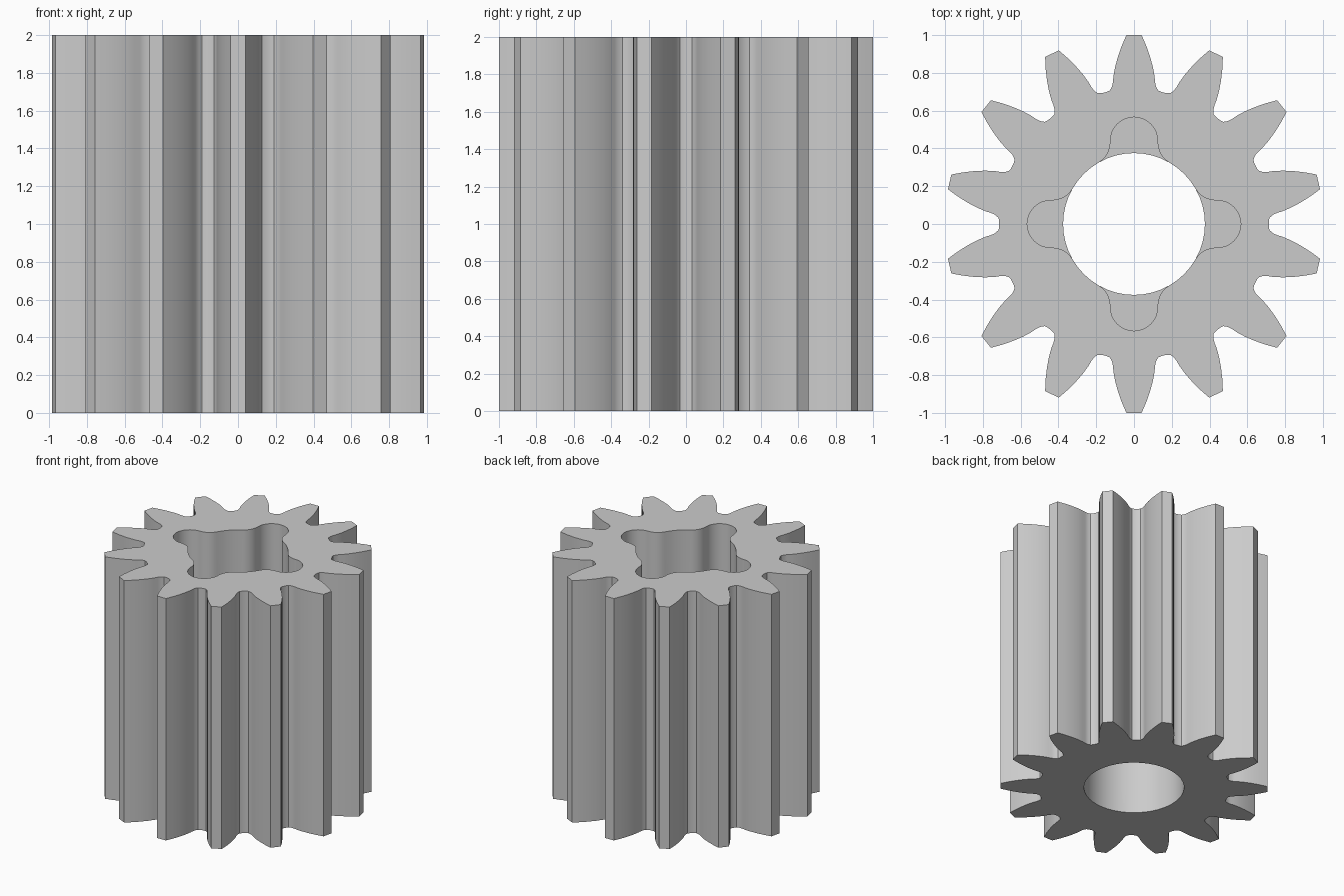
import bpy
import bmesh
from math import sin, cos, pi, radians
from mathutils import Vector, Matrix

cube = bpy.data.objects.get("Cube")
if cube:
    bpy.data.objects.remove(cube, do_unlink=True)

TEETH = 14
HEIGHT, FLOOR = 2.0, 1.0      # gear height, floor of the blind slots
BORE = 0.375
LOBE_R, LOBE_Y = 0.125, 0.44  # slot end radius and centre


def arc(cx, cy, r, a0, a1, n):
    """Points on an arc, angles in degrees."""
    angles = [radians(a0 + (a1 - a0) * i / n) for i in range(n + 1)]
    return [Vector((cx + r * cos(a), cy + r * sin(a))) for a in angles]


def repeat(points, count):
    """Turn a run of points clockwise around the axis."""
    return [Matrix.Rotation(-2 * pi * k / count, 2) @ p
            for k in range(count) for p in points]


# Tooth: right flank from tip to middle of the root
flank = [Vector(p) for p in (
    (0.04, 1.0), (0.065, 0.942), (0.085, 0.885), (0.1, 0.83), (0.109, 0.78),
    (0.111, 0.752), (0.116, 0.727), (0.128, 0.706), (0.145, 0.698))]
tooth = [Vector((-p.x, p.y)) for p in reversed(flank)] + flank
outline = repeat(tooth, TEETH)

# Slot: rounded end with fillets that run into the bore
fx, fy = 2 * LOBE_R, (BORE + LOBE_R) * cos(radians(30))
lobe = (arc(-fx, fy, LOBE_R, -60, 0, 8)
        + arc(0, LOBE_Y, LOBE_R, 180, 0, 16)
        + arc(fx, fy, LOBE_R, 180, 240, 8))
mouth = arc(0, 0, BORE, 120, 60, 8)
land = arc(0, 0, BORE, 60, 30, 4)
slotted_bore = repeat(lobe + land[1:-1], 4)
round_bore = repeat(mouth + land[1:-1], 4)

bm = bmesh.new()


def ring(points, z):
    return [bm.verts.new((p.x, p.y, z)) for p in points]


def wall(low, high):
    n = len(low)
    for i in range(n):
        j = (i + 1) % n
        bm.faces.new((low[i], low[j], high[j], high[i]))


def cap(outer, inner):
    edges = []
    for loop in (outer, inner):
        for i, v in enumerate(loop):
            pair = (v, loop[(i + 1) % len(loop)])
            edges.append(bm.edges.get(pair) or bm.edges.new(pair))
    bmesh.ops.triangle_fill(bm, edges=edges, use_beauty=True)


# Toothed outside, lower round bore and upper slotted bore
out_low, out_high = ring(outline, 0), ring(outline, HEIGHT)
bore_low, bore_mid = ring(round_bore, 0), ring(round_bore, FLOOR)
slot_mid, slot_high = ring(slotted_bore, FLOOR), ring(slotted_bore, HEIGHT)
wall(out_low, out_high)
wall(bore_low, bore_mid)
wall(slot_mid, slot_high)
cap(out_low, bore_low)
cap(out_high, slot_high)

# Slot floors
for k in range(4):
    turn = Matrix.Rotation(-pi / 2 * k, 2)
    rim = lobe + mouth[-2:0:-1]
    bm.faces.new(ring([turn @ p for p in rim], FLOOR))

bmesh.ops.remove_doubles(bm, verts=bm.verts, dist=0.0005)
bmesh.ops.recalc_face_normals(bm, faces=bm.faces)
mesh = bpy.data.meshes.new("pinion_gear")
bm.to_mesh(mesh)
bm.free()

gear = bpy.data.objects.new("pinion_gear", mesh)
bpy.context.collection.objects.link(gear)

# Plain grey
grey = bpy.data.materials.new("light_grey")
grey.use_nodes = True
colour = (0.6, 0.6, 0.6, 1)
grey.diffuse_color = colour
grey.node_tree.nodes["Principled BSDF"].inputs["Base Color"].default_value = colour
mesh.materials.append(grey)

bpy.context.view_layer.objects.active = gear
gear.select_set(True)
bpy.ops.object.shade_smooth_by_angle(angle=radians(30))
